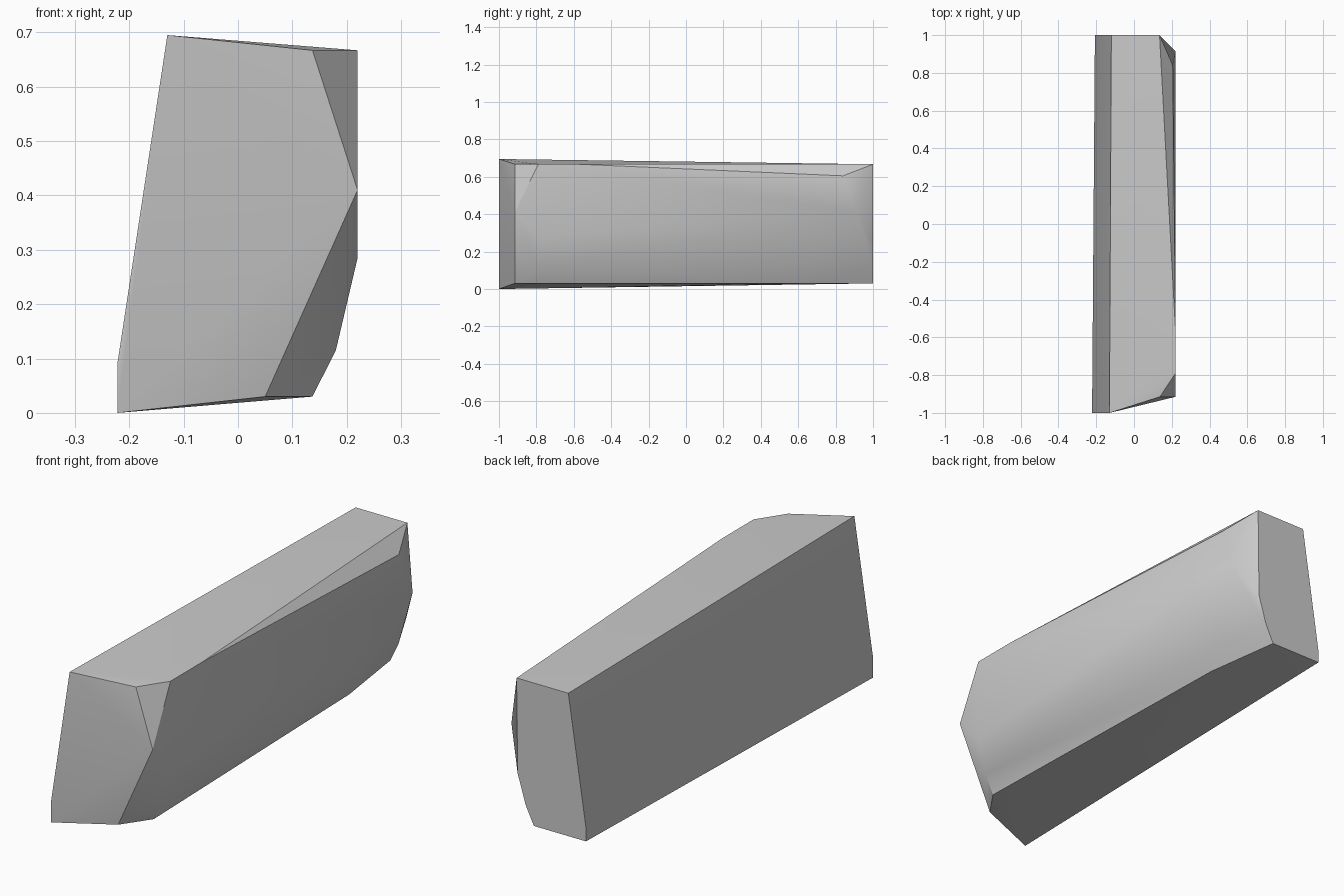
import bpy
import bmesh
import math

default_cube = bpy.data.objects.get("Cube")
if default_cube:
    bpy.data.objects.remove(default_cube, do_unlink=True)


def make_material(name, value):
    material = bpy.data.materials.new(name)
    colour = (value, value, value, 1)
    material.use_nodes = True
    material.diffuse_color = colour
    material.node_tree.nodes["Principled BSDF"].inputs["Base Color"].default_value = colour
    return material


def section(y, profile):
    """Place an (x, z) outline at the given depth."""
    return [(x, y, z) for x, z in profile]


def hull_object(name, points, material):
    """Wrap the corner points in a closed faceted solid."""
    mesh = bpy.data.meshes.new(name)
    bm = bmesh.new()
    for point in points:
        bm.verts.new(point)
    bmesh.ops.convex_hull(bm, input=list(bm.verts))
    loose = [vert for vert in bm.verts if not vert.link_faces]
    bmesh.ops.delete(bm, geom=loose, context='VERTS')
    bmesh.ops.dissolve_limit(bm, angle_limit=math.radians(1),
                             verts=list(bm.verts), edges=list(bm.edges))
    bmesh.ops.recalc_face_normals(bm, faces=list(bm.faces))
    bm.to_mesh(mesh)
    bm.free()
    mesh.materials.append(material)
    obj = bpy.data.objects.new(name, mesh)
    bpy.context.collection.objects.link(obj)
    return obj


stone_grey = make_material("stone grey", 0.6)

corners = []
# Leaning edge of the front end
corners += section(-1, [(-0.222, 0), (-0.222, 0.09), (-0.13, 0.695)])
# Slanted front face and its chipped corners
corners += section(-0.915, [(0.05, 0.03), (0.22, 0.41), (0.137, 0.667)])
# Start of the rounded long side
corners += section(-0.79, [(0.137, 0.03), (0.18, 0.115), (0.22, 0.285), (0.22, 0.667)])
# End of the straight top edge
corners += section(-0.57, [(0.22, 0.667)])
# Taper of the lower side towards the back
corners += section(0.64, [(0.10, 0.03), (0.14, 0.112)])
# Chips near the back end
corners += section(0.84, [(0.205, 0.605)])
corners += section(0.915, [(0.22, 0.41)])
# Flat back end
corners += section(1, [(-0.207, 0.03), (-0.207, 0.09), (-0.12, 0.667), (0.135, 0.667),
                       (0.13, 0.243), (0.09, 0.112), (0.05, 0.03)])

block = hull_object("stone_block", corners, stone_grey)

# Soft shading over shallow bends, crisp edges elsewhere
bpy.ops.object.select_all(action='DESELECT')
block.select_set(True)
bpy.context.view_layer.objects.active = block
bpy.ops.object.shade_smooth_by_angle(angle=math.radians(30))
